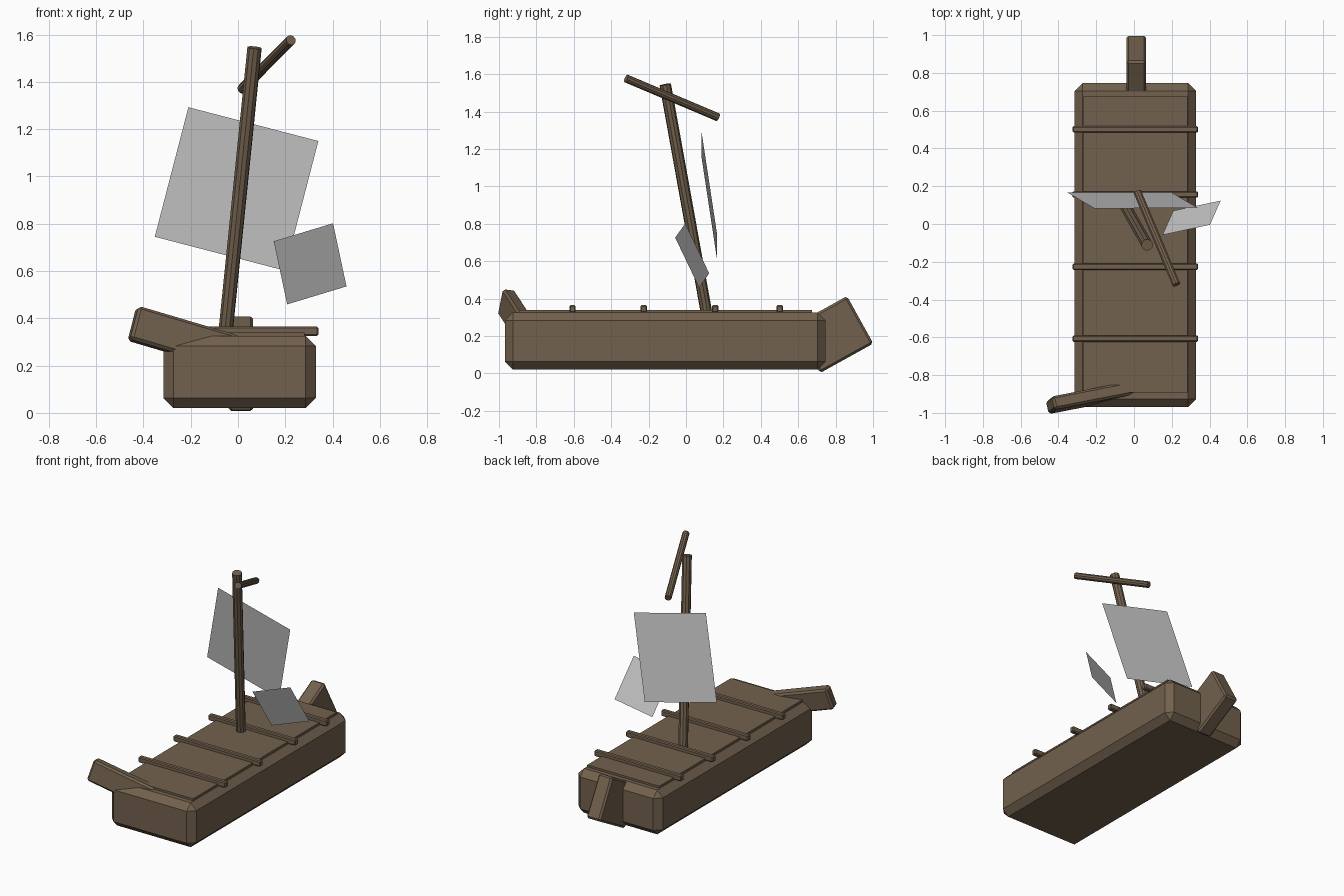
import bpy, bmesh
from math import radians
from mathutils import Vector, Euler

if "Cube" in bpy.data.objects:
    bpy.data.objects.remove(bpy.data.objects["Cube"])

wood = bpy.data.materials.new("wood")
wood.diffuse_color = (0.17, 0.12, 0.075, 1)
wood.use_nodes = True
wood.node_tree.nodes["Principled BSDF"].inputs["Base Color"].default_value = wood.diffuse_color


def finish(name, bm, mat=None):
    me = bpy.data.meshes.new(name)
    bm.to_mesh(me)
    bm.free()
    ob = bpy.data.objects.new(name, me)
    bpy.context.collection.objects.link(ob)
    if mat:
        me.materials.append(mat)
    return ob


def box(name, center, size, bevel=0, rot=(0, 0, 0)):
    bm = bmesh.new()
    bmesh.ops.create_cube(bm, size=1)
    bmesh.ops.scale(bm, vec=size, verts=bm.verts)
    if bevel:
        bmesh.ops.bevel(bm, geom=bm.edges[:], offset=bevel, segments=1,
                        profile=0.5, affect='EDGES')
    ob = finish(name, bm, wood)
    ob.location = center
    ob.rotation_euler = Euler([radians(a) for a in rot])
    return ob


def pole(name, a, b, radius, sides=10):
    a, b = Vector(a), Vector(b)
    bm = bmesh.new()
    bmesh.ops.create_cone(bm, cap_ends=True, segments=sides, radius1=radius,
                          radius2=radius, depth=(b - a).length)
    ob = finish(name, bm, wood)
    ob.location = (a + b) / 2
    ob.rotation_euler = (b - a).to_track_quat('Z', 'Y').to_euler()
    return ob


def sail(name, a, b, d):
    # flat parallelogram from one corner and its two neighbours
    a, b, d = Vector(a), Vector(b), Vector(d)
    bm = bmesh.new()
    bm.faces.new([bm.verts.new(p) for p in (a, b, b + d - a, d)])
    return finish(name, bm)


# hull, raised deck and cross ribs
box("hull", (0.007, -0.111, 0.173), (0.645, 1.715, 0.306), 0.043)
box("deck", (0.007, -0.109, 0.315), (0.55, 1.567, 0.05))
for i, y in enumerate((-0.607, -0.226, 0.156, 0.501)):
    box(f"deck_rib_{i + 1}", (0.007, y, 0.345), (0.665, 0.034, 0.04), 0.006)

# crooked bow plank and tilted stern block
box("bow_plank", (-0.208, -0.914, 0.309), (0.5, 0.072, 0.148), 0.012, (-8, 16.2, 11))
box("stern_block", (0.012, 0.789, 0.208), (0.105, 0.325, 0.29), 0.012, (29, 0, 0))

# leaning mast and skewed yard
pole("mast", (-0.062, 0.123, 0.25), (0.070, -0.111, 1.545), 0.031)
pole("yard", (0.018, 0.170, 1.370), (0.224, -0.320, 1.577), 0.022)

# torn sail sheets
sail("main_sail", (-0.21, 0.083, 1.293), (0.34, 0.084, 1.15), (-0.352, 0.166, 0.745))
sail("small_sail", (0.151, -0.058, 0.726), (0.402, -0.004, 0.802), (0.208, 0.07, 0.459))
